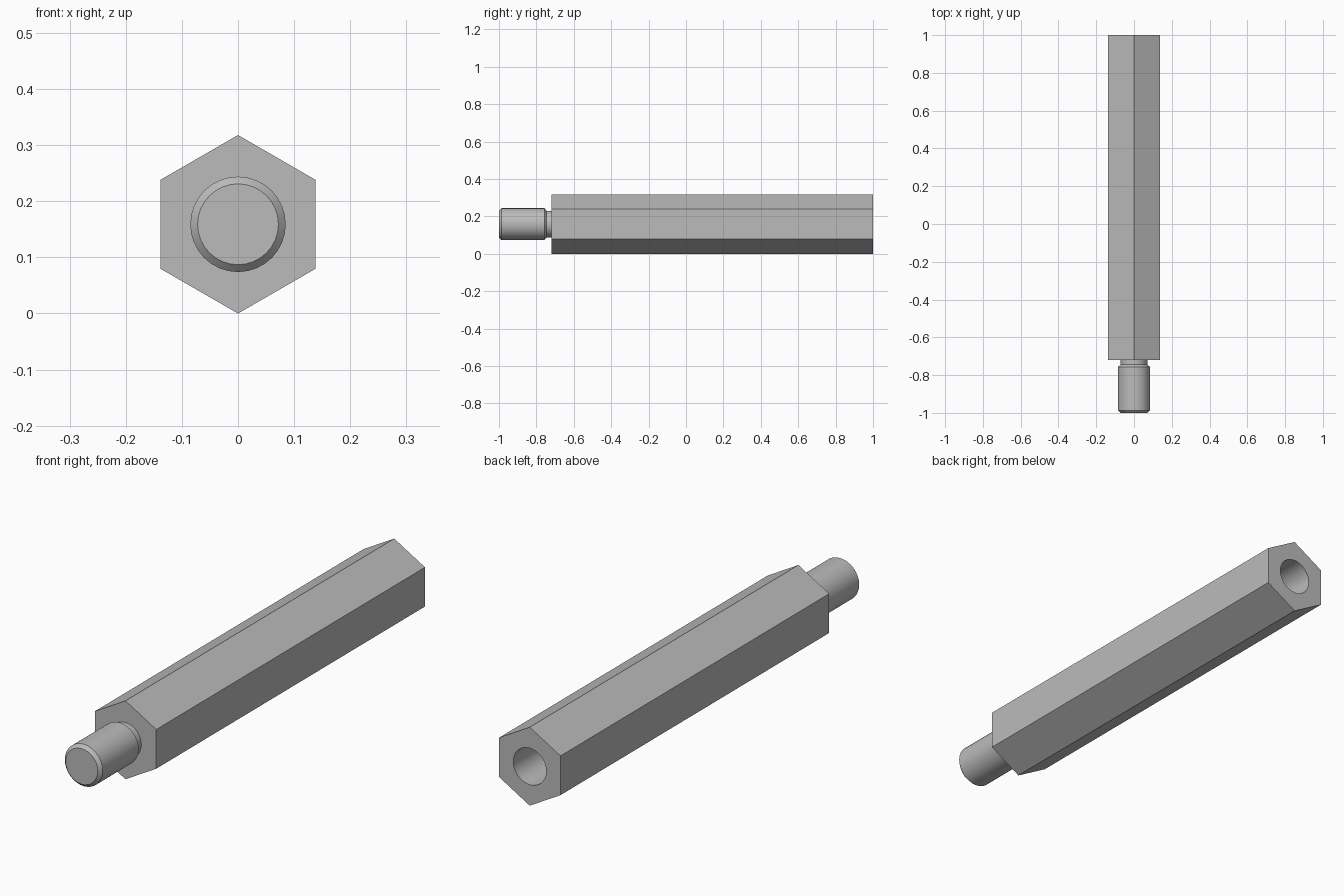
import bpy, bmesh, math

if "Cube" in bpy.data.objects:
    bpy.data.objects.remove(bpy.data.objects["Cube"], do_unlink=True)

HEX_R = 0.159      # corner radius, also the height of the axis
FRONT, BACK = -0.72, 1.0
BORE_R, BORE_DEPTH = 0.074, 0.5
SIDES = 32

metal = bpy.data.materials.new("grey metal")
metal.use_nodes = True
grey = (0.5, 0.5, 0.5, 1)
metal.diffuse_color = grey
metal.node_tree.nodes["Principled BSDF"].inputs["Base Color"].default_value = grey


def ring(bm, radius, y, sides):
    """Loop of vertices around the long axis, first one at the top."""
    steps = [2 * math.pi * i / sides for i in range(sides)]
    return [bm.verts.new((radius * math.sin(a), y, HEX_R + radius * math.cos(a)))
            for a in steps]


def skin(bm, rings):
    for a, b in zip(rings, rings[1:]):
        for i in range(len(a)):
            j = (i + 1) % len(a)
            bm.faces.new((a[i], a[j], b[j], b[i]))


def finish(bm, name):
    bmesh.ops.recalc_face_normals(bm, faces=bm.faces)
    mesh = bpy.data.meshes.new(name)
    bm.to_mesh(mesh)
    bm.free()
    mesh.materials.append(metal)
    obj = bpy.data.objects.new(name, mesh)
    bpy.context.collection.objects.link(obj)
    bpy.ops.object.select_all(action="DESELECT")
    obj.select_set(True)
    bpy.context.view_layer.objects.active = obj
    bpy.ops.object.shade_smooth_by_angle(angle=math.radians(30))


# Hexagonal body with a blind bore in its back end
bm = bmesh.new()
hex_rings = [ring(bm, HEX_R, y, 6) for y in (FRONT, BACK)]
bore_rings = [ring(bm, BORE_R, y, SIDES) for y in (BACK, BACK - BORE_DEPTH)]
skin(bm, hex_rings)
skin(bm, bore_rings)
bm.faces.new(hex_rings[0])
bm.faces.new(bore_rings[1])
rim = [e for e in bm.edges if e.is_boundary]
bmesh.ops.triangle_fill(bm, edges=rim, use_beauty=True, normal=(0, 1, 0))
finish(bm, "hex_body")

# Turned stud with a chamfered tip and a relief groove next to the body
bm = bmesh.new()
profile = [(0.072, -1.0), (0.085, -0.987), (0.085, -0.757),
           (0.071, -0.745), (0.071, FRONT)]
stud_rings = [ring(bm, r, y, SIDES) for r, y in profile]
skin(bm, stud_rings)
bm.faces.new(stud_rings[0])
bm.faces.new(stud_rings[-1])
finish(bm, "threaded_stud")
